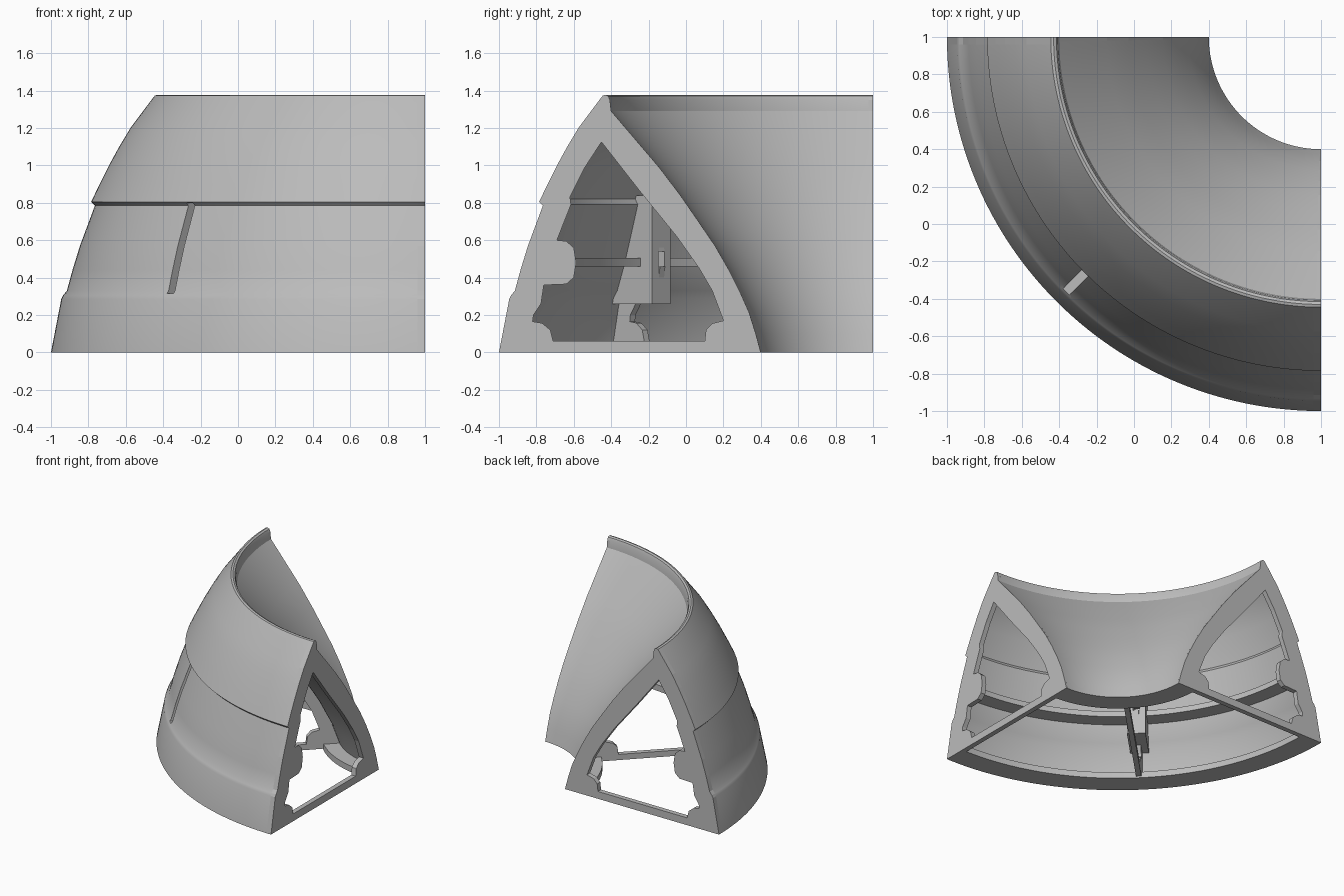
import bpy, bmesh
from math import sin, cos, radians

old = bpy.data.objects.get("Cube")
if old:
    bpy.data.objects.remove(old, do_unlink=True)

grey = bpy.data.materials.new("plain_grey")
grey.use_nodes = True
grey.diffuse_color = (0.5, 0.5, 0.5, 1)
grey.node_tree.nodes["Principled BSDF"].inputs["Base Color"].default_value = (0.5, 0.5, 0.5, 1)

# Profiles are (radius, height) about the vertical axis through x = 1, y = 1
outer = [(2, 0), (1.945, .285), (1.935, .305), (1.915, .33), (1.885, .44), (1.845, .57),
         (1.765, .785), (1.785, .805), (1.74, .9), (1.69, 1), (1.635, 1.1), (1.575, 1.2),
         (1.455, 1.36), (1.445, 1.373), (1.43, 1.377), (1.415, 1.37), (1.407, 1.35), (1.4, 1.29),
         (1.144, .99), (1.03, .84), (.93, .695), (.845, .57), (.77, .44), (.71, .32),
         (.663, .214), (.627, .1), (.6, 0)]
# Cavity side of the shell: foot flanges, thin walls and a stiffening hoop
cavity = [(.77, 0), (.77, .05), (.65, .05), (.71, .22), (.82, .44), (.975, .695), (1.19, .99),
          (1.42, 1.25), (1.53, 1.17), (1.64, 1), (1.73, .82), (1.71, .79), (1.8, .505),
          (1.69, .505), (1.69, .46), (1.815, .46), (1.865, .33), (1.895, .29), (1.945, .05),
          (1.82, .05), (1.82, 0)]
# Scalloped opening in the frames
opening = [(1.452, 1.125), (1.54, .99), (1.62, .83), (1.615, .79), (1.69, .6), (1.64, .595),
           (1.6, .56), (1.587, .48), (1.6, .4), (1.64, .365), (1.76, .36), (1.775, .26),
           (1.815, .2), (1.82, .165), (1.77, .157), (1.725, .12), (1.71, .06), (.9, .06),
           (.893, .12), (.86, .155), (.8, .17), (.86, .33), (.93, .45), (1.05, .62), (1.25, .866)]


def place(r, z, angle, offset=0):
    a = radians(angle)
    return (1 - r * cos(a) + offset * sin(a), 1 - r * sin(a) - offset * cos(a), z)


def finish(name, bm):
    bmesh.ops.recalc_face_normals(bm, faces=bm.faces[:])
    mesh = bpy.data.meshes.new(name)
    bm.to_mesh(mesh)
    bm.free()
    mesh.materials.append(grey)
    obj = bpy.data.objects.new(name, mesh)
    bpy.context.collection.objects.link(obj)
    return obj


def plate(name, loops, angle, start, end):
    """Flat radial plate; loops after the first are holes."""
    bm = bmesh.new()
    for loop in loops:
        vs = [bm.verts.new(place(r, z, angle, start)) for r, z in loop]
        for i, v in enumerate(vs):
            bm.edges.new((vs[i - 1], v))
    bmesh.ops.triangle_fill(bm, edges=bm.edges[:], use_beauty=True)
    ext = bmesh.ops.extrude_face_region(bm, geom=bm.faces[:])["geom"]
    p, q = place(1, 0, angle, start), place(1, 0, angle, end)
    bmesh.ops.translate(bm, verts=[g for g in ext if isinstance(g, bmesh.types.BMVert)],
                        vec=[b - a for a, b in zip(p, q)])
    return finish(name, bm)


def sweep(name, loop, first, last, steps):
    """Closed section turned about the axis, with capped ends."""
    bm = bmesh.new()
    rings = [[bm.verts.new(place(r, z, first + (last - first) * k / steps)) for r, z in loop]
             for k in range(steps + 1)]
    for a, b in zip(rings, rings[1:]):
        for i in range(len(loop)):
            bm.faces.new((a[i - 1], a[i], b[i], b[i - 1]))
    bm.faces.new(rings[0])
    bm.faces.new(rings[-1])
    return finish(name, bm)


# Curved shell, end frames, middle rib and slot housing
shell = sweep("curved_shell", outer + cavity, 1, 89, 64)
frames = [plate("right_end_frame", [outer, opening], 0, 0, .04),
          plate("left_end_frame", [outer, opening], 90, 0, -.04)]
rib_edge = [(1.4 + (r - 1.4) * .97, .45 + (z - .45) * .97) for r, z in outer]
rib = plate("middle_rib", [rib_edge, opening], 45, -.02, .02)
housing = plate("slot_housing", [[(1.6, .26), (1.92, .26), (1.72, .84), (1.6, .84)]], 45, -.07, .07)

# Cut the outside slot and the small window behind it
cutters = [plate("slot_cutter", [[(1.99, .315), (1.82, .8), (1.65, .8), (1.78, .315)]], 45, -.024, .024),
           plate("window_cutter", [[(1.5, .46), (1.76, .46), (1.76, .54), (1.5, .54)]], 45, -.0235, .0235)]
for obj, tools in ((shell, cutters[:1]), (rib, cutters), (housing, cutters)):
    bpy.context.view_layer.objects.active = obj
    for tool in tools:
        mod = obj.modifiers.new("cut", "BOOLEAN")
        mod.operation = "DIFFERENCE"
        mod.solver = "EXACT"
        mod.object = tool
        bpy.ops.object.modifier_apply(modifier=mod.name)
for tool in cutters:
    bpy.data.objects.remove(tool, do_unlink=True)

# Smooth the curved shell, keep its steps crisp
bpy.ops.object.select_all(action="DESELECT")
shell.select_set(True)
bpy.context.view_layer.objects.active = shell
bpy.ops.object.shade_smooth_by_angle(angle=radians(30))
